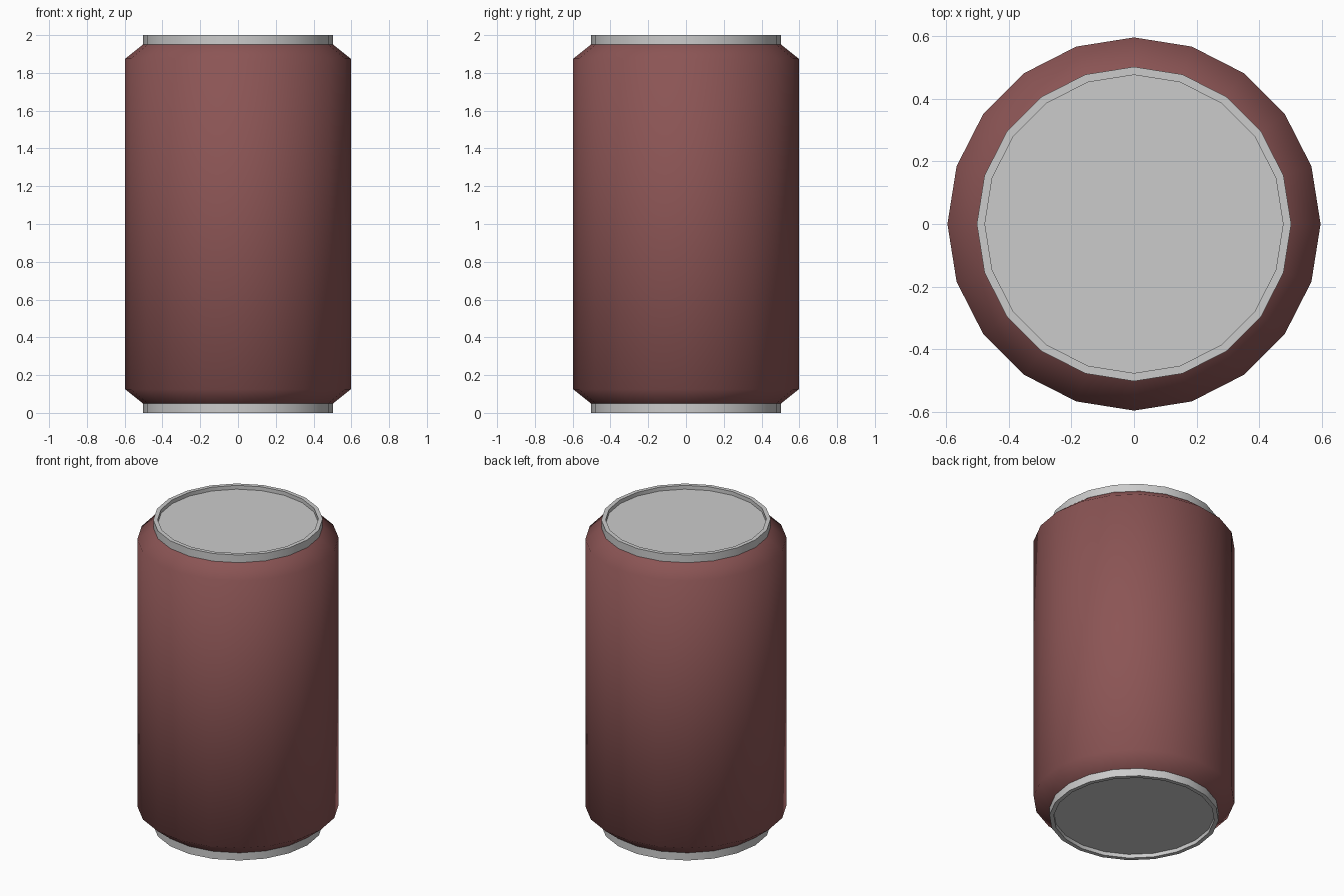
import bpy, bmesh, math

if "Cube" in bpy.data.objects:
    bpy.data.objects.remove(bpy.data.objects["Cube"])

SIDES = 20
R_BODY, R_RIM, R_LID = 0.597, 0.503, 0.477


def lathe(name, profile, cap_end=False):
    """Revolve (radius, z) points about z; optionally close the last ring."""
    bm = bmesh.new()
    rings = []
    for r, z in profile:
        rings.append([bm.verts.new((r * math.cos(2 * math.pi * i / SIDES),
                                    r * math.sin(2 * math.pi * i / SIDES), z))
                      for i in range(SIDES)])
    for a, b in zip(rings, rings[1:]):
        for i in range(SIDES):
            j = (i + 1) % SIDES
            bm.faces.new((a[i], a[j], b[j], b[i]))
    if cap_end:
        bm.faces.new(rings[-1])
    mesh = bpy.data.meshes.new(name)
    bm.to_mesh(mesh)
    bm.free()
    obj = bpy.data.objects.new(name, mesh)
    bpy.context.collection.objects.link(obj)
    return obj


# Painted body with sloped shoulders, smooth all over
body = lathe("can_body", [(R_RIM, 0.05), (R_BODY, 0.125),
                          (R_BODY, 1.875), (R_RIM, 1.95)])
body.data.shade_smooth()
paint = bpy.data.materials.new("red_paint")
paint.diffuse_color = (0.26, 0.09, 0.09, 1)
paint.use_nodes = True
paint.node_tree.nodes["Principled BSDF"].inputs["Base Color"].default_value = paint.diffuse_color
body.data.materials.append(paint)

# Bare metal ends: band, flat lip, recessed lid
lid = [(R_RIM, 1.95), (R_RIM, 2.0), (R_LID, 2.0), (R_LID, 1.975)]
top = lathe("top_lid", lid, cap_end=True)
bottom = lathe("bottom_lid", [(r, 2 - z) for r, z in lid], cap_end=True)
bottom.data.flip_normals()

for end in (top, bottom):
    bpy.ops.object.select_all(action='DESELECT')
    end.select_set(True)
    bpy.context.view_layer.objects.active = end
    bpy.ops.object.shade_smooth_by_angle(angle=math.radians(40))
